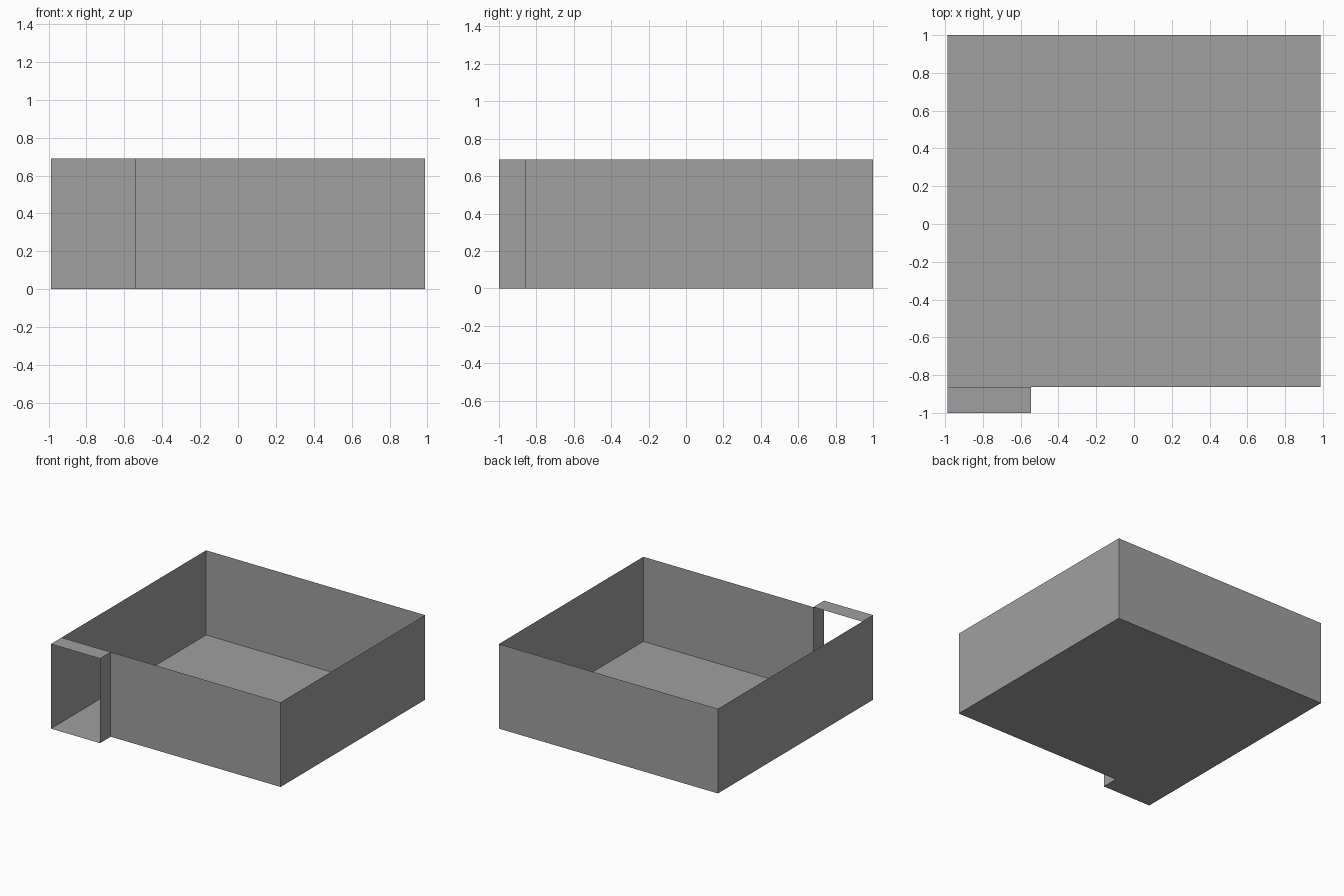
import bpy
import bmesh

cube = bpy.data.objects.get("Cube")
if cube:
    bpy.data.objects.remove(cube, do_unlink=True)

# Main dimensions of the room and its entrance porch
SIDE = 0.988
BACK = 1.0
PORCH_FRONT = -1.0
FRONT = -0.862
PORCH_X = -0.545
HEIGHT = 0.69

grey = bpy.data.materials.new("plain grey")
grey.use_nodes = True
colour = (0.35, 0.35, 0.35, 1)
grey.diffuse_color = colour
grey.node_tree.nodes["Principled BSDF"].inputs["Base Color"].default_value = colour


def sheet(name, outline):
    """Make one thin flat panel from its outline."""
    bm = bmesh.new()
    bm.faces.new([bm.verts.new(p) for p in outline])
    mesh = bpy.data.meshes.new(name)
    bm.to_mesh(mesh)
    bm.free()
    mesh.materials.append(grey)
    obj = bpy.data.objects.new(name, mesh)
    bpy.context.collection.objects.link(obj)
    return obj


def wall(name, start, end):
    """Stand a full-height panel on the line from start to end."""
    sheet(name, [(*start, 0), (*end, 0), (*end, HEIGHT), (*start, HEIGHT)])


# Floor, including the porch
plan = [(-SIDE, PORCH_FRONT), (PORCH_X, PORCH_FRONT), (PORCH_X, FRONT),
        (SIDE, FRONT), (SIDE, BACK), (-SIDE, BACK)]
sheet("floor", [(x, y, 0) for x, y in reversed(plan)])

# Walls follow the plan, leaving the porch doorway open
names = [None, "porch_side_wall", "front_wall", "left_wall", "back_wall", "right_wall"]
for i, name in enumerate(names):
    if name:
        wall(name, plan[i], plan[(i + 1) % len(plan)])

# Flat porch roof
sheet("porch_roof", [(-SIDE, PORCH_FRONT, HEIGHT), (PORCH_X, PORCH_FRONT, HEIGHT),
                     (PORCH_X, FRONT, HEIGHT), (-SIDE, FRONT, HEIGHT)])
